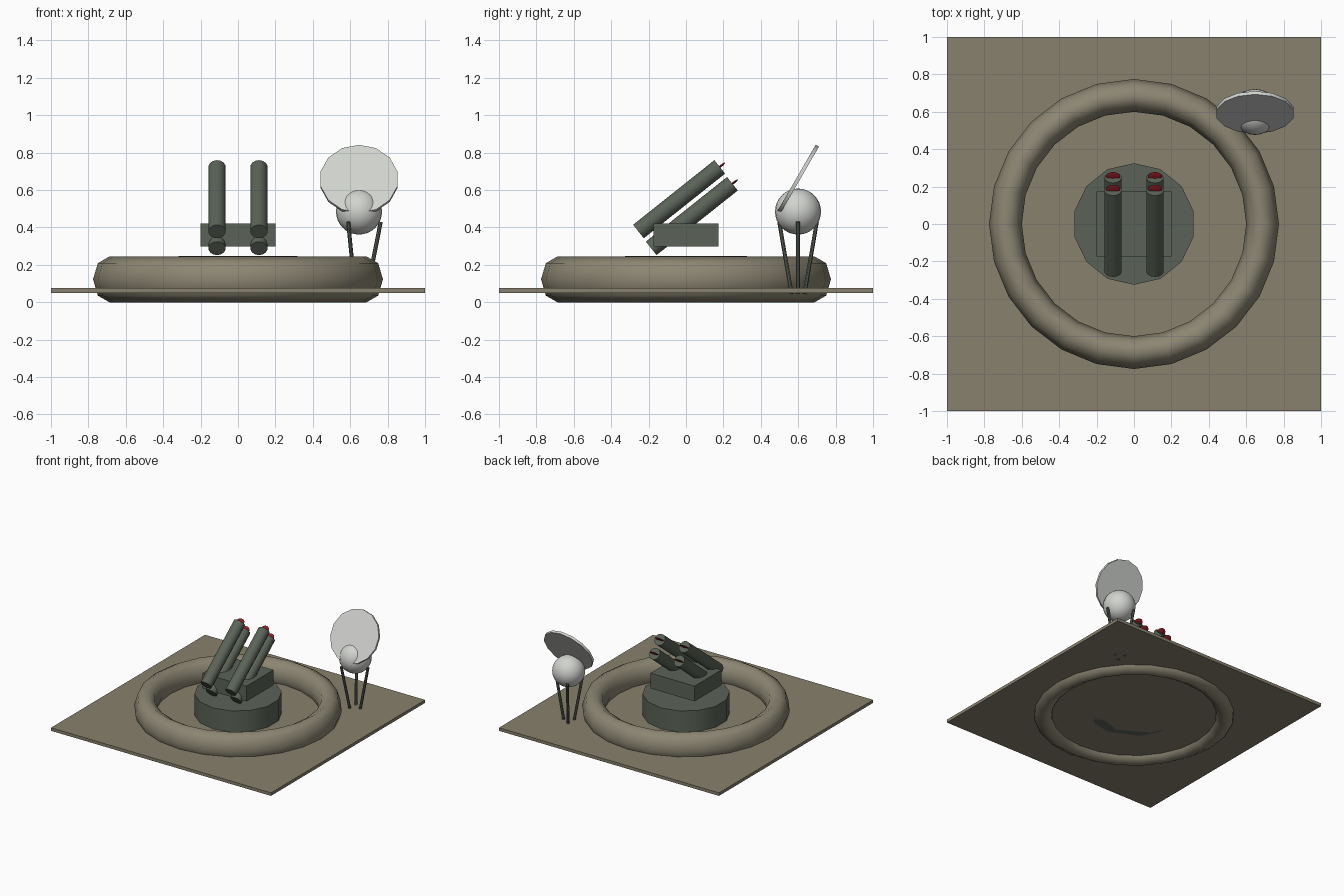
import bpy
import math
from mathutils import Vector

if "Cube" in bpy.data.objects:
    bpy.data.objects.remove(bpy.data.objects["Cube"])


def material(name, rgb):
    m = bpy.data.materials.new(name)
    m.diffuse_color = (*rgb, 1.0)
    m.use_nodes = True
    m.node_tree.nodes["Principled BSDF"].inputs["Base Color"].default_value = m.diffuse_color
    return m


SAND = material("sand", (0.25, 0.22, 0.155))
BERM = material("berm_tan", (0.262, 0.238, 0.17))
GREEN = material("dark_green", (0.104, 0.124, 0.095))
RED = material("red", (0.30, 0.012, 0.02))
GREY = material("light_grey", (0.64, 0.655, 0.625))


def finish(name, mat, smooth=None):
    """Name, colour and shade the active object."""
    ob = bpy.context.object
    ob.name = name
    ob.data.materials.clear()
    ob.data.materials.append(mat)
    bpy.ops.object.transform_apply(location=False, rotation=False, scale=True)
    if smooth:
        bpy.ops.object.shade_smooth_by_angle(angle=math.radians(smooth))
    return ob


def box(name, mat, center, size):
    bpy.ops.mesh.primitive_cube_add(size=1, location=center)
    bpy.context.object.scale = size
    return finish(name, mat)


def cylinder(name, mat, center, radius, depth, rot=(0, 0, 0), sides=14):
    bpy.ops.mesh.primitive_cylinder_add(vertices=sides, radius=radius, depth=depth,
                                        location=center, rotation=rot)
    return finish(name, mat, 32)


def rod(name, mat, a, b, radius, sides=8):
    a, b = Vector(a), Vector(b)
    rot = (b - a).to_track_quat('Z', 'Y').to_euler()
    return cylinder(name, mat, (a + b) / 2, radius, (b - a).length, rot, sides)


# Ground slab and ring-shaped berm
box("ground_slab", SAND, (0, 0, 0.0625), (2, 2, 0.025))
bpy.ops.mesh.primitive_torus_add(major_segments=24, minor_segments=8,
                                 major_radius=0.6875, minor_radius=0.0875,
                                 location=(0, 0, 0.1225))
bpy.context.object.scale.z = 1.4
finish("berm_ring", BERM, 180)

# Launcher turntable and mount block
cylinder("turntable", GREEN, (0, 0, 0.149), 0.325, 0.198)
box("mount_block", GREEN, (0, 0, 0.36), (0.4, 0.35, 0.125))

# Launch tubes, two stacked on each side, with flat red tips
TILT = (math.radians(-51.5), 0, 0)
AXIS = Vector((0, math.sin(math.radians(51.5)), math.cos(math.radians(51.5))))
TUBE_LENGTH = 0.555
for side, x in (("left", -0.112), ("right", 0.112)):
    for level, y, z in (("upper", -0.037, 0.551), ("lower", 0.031, 0.461)):
        center = Vector((x, y, z))
        cylinder(f"{side}_{level}_tube", GREEN, center, 0.046, TUBE_LENGTH, TILT)
        bpy.ops.mesh.primitive_uv_sphere_add(segments=16, ring_count=10, radius=1,
                                             location=center + AXIS * TUBE_LENGTH / 2,
                                             rotation=TILT)
        bpy.context.object.scale = (0.038, 0.006, 0.038)
        finish(f"{side}_{level}_tip", RED, 60)

# Radar: ball, tilted dish and three splayed legs
RX, RY = 0.647, 0.599
bpy.ops.mesh.primitive_uv_sphere_add(segments=24, ring_count=16, radius=0.123,
                                     location=(RX, RY, 0.485))
finish("radar_ball", GREY, 60)
cylinder("radar_dish", GREY, (RX, RY - 0.002, 0.655), 0.21, 0.02,
         (math.radians(60), 0, 0))
for i in range(3):
    a = math.radians(120 * i)
    c, s = math.cos(a), math.sin(a)
    rod(f"radar_leg_{i + 1}", GREEN,
        (RX + 0.04 * c, RY + 0.04 * s, 0.045),
        (RX + 0.116 * c, RY + 0.116 * s, 0.43), 0.011)
